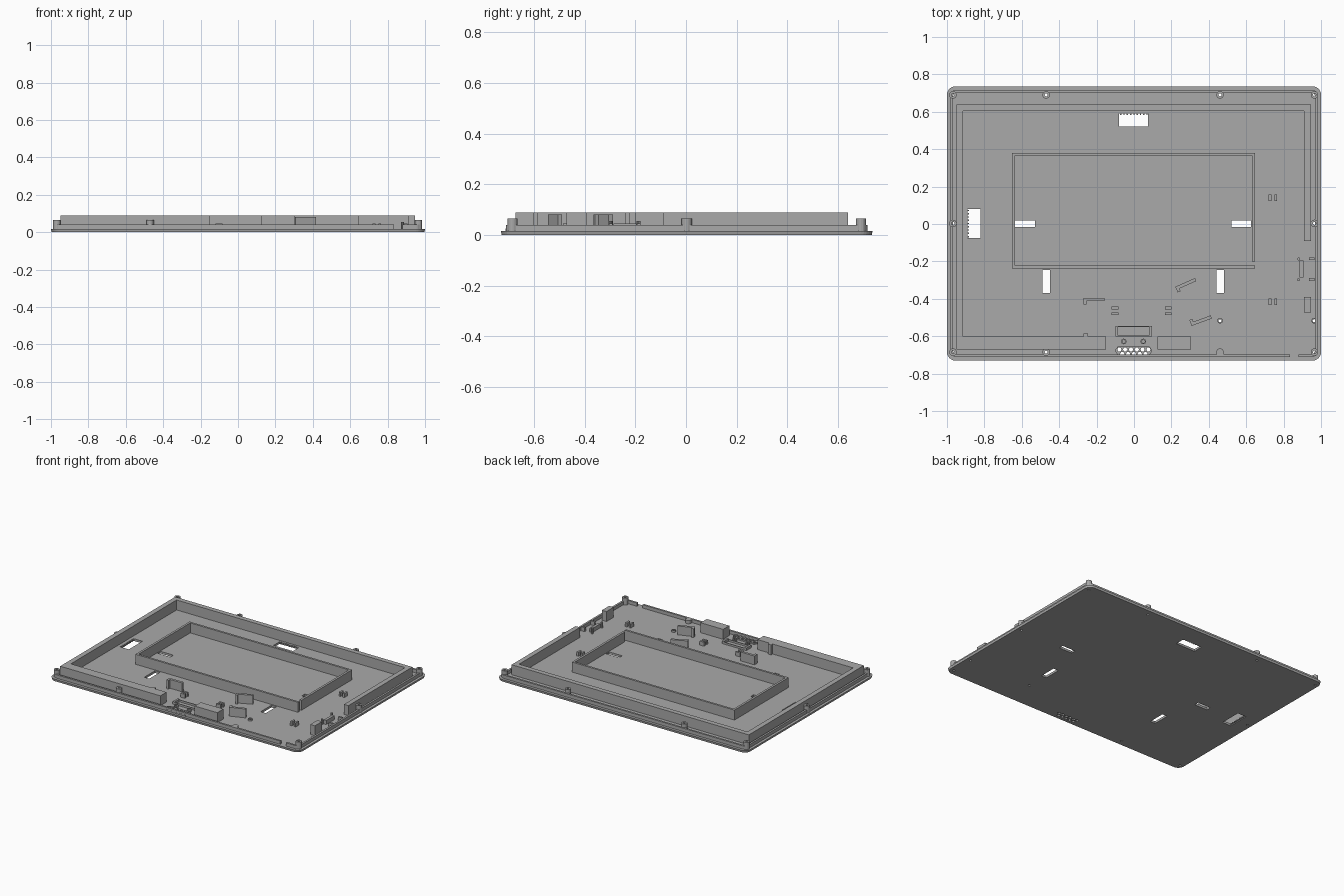
import bpy, bmesh, math

if "Cube" in bpy.data.objects:
    bpy.data.objects.remove(bpy.data.objects["Cube"])

grey = bpy.data.materials.new("grey plastic")
grey.diffuse_color = (0.4, 0.4, 0.4, 1)
grey.use_nodes = True
grey.node_tree.nodes["Principled BSDF"].inputs["Base Color"].default_value = grey.diffuse_color
FLOOR, TOP = 0.016, 0.088
CY = 0.003  # plate centre in y


def prism(name, pts, z0, z1):
    """Extrude a counter-clockwise outline between two heights."""
    bm = bmesh.new()
    f = bm.faces.new([bm.verts.new((x, y, z0)) for x, y in pts])
    up = bmesh.ops.extrude_face_region(bm, geom=[f])["geom"]
    for v in up:
        if isinstance(v, bmesh.types.BMVert):
            v.co.z = z1
    bmesh.ops.recalc_face_normals(bm, faces=bm.faces[:])
    me = bpy.data.meshes.new(name)
    bm.to_mesh(me)
    bm.free()
    me.materials.append(grey)
    ob = bpy.data.objects.new(name, me)
    bpy.context.collection.objects.link(ob)
    return ob


def box(name, x0, x1, y0, y1, z1=TOP, z0=FLOOR - 0.002):
    return prism(name, [(x0, y0), (x1, y0), (x1, y1), (x0, y1)], z0, z1)


def ring(x, y, r, n=16):
    return [(x + r * math.cos(2 * math.pi * i / n), y + r * math.sin(2 * math.pi * i / n)) for i in range(n)]


def rounded(hx, hy, r, n=6):
    """Rounded rectangle outline centred on the plate."""
    pts = []
    for k, (sx, sy) in enumerate([(1, 1), (-1, 1), (-1, -1), (1, -1)]):
        for i in range(n + 1):
            a = math.pi / 2 * (k + i / n)
            pts.append((sx * (hx - r) + r * math.cos(a), CY + sy * (hy - r) + r * math.sin(a)))
    return pts


def cut(target, cutters):
    """Subtract several cutters from a part and bake the result."""
    for c in cutters:
        m = target.modifiers.new("cut", "BOOLEAN")
        m.operation, m.solver, m.object = "DIFFERENCE", "EXACT", c
    bpy.context.view_layer.update()
    me = bpy.data.meshes.new_from_object(target.evaluated_get(bpy.context.evaluated_depsgraph_get()))
    target.modifiers.clear()
    target.data = me
    for c in cutters:
        bpy.data.objects.remove(c)


def hole(x, y, r, n=12):
    return prism("hole_cutter", ring(x, y, r, n), -0.05, 0.2)


# Base plate with a slightly narrower lower edge
plate = prism("base_plate", rounded(1.0, 0.733, 0.045), 0.0, FLOOR)
for v in plate.data.vertices:
    if v.co.z < 0.001:
        v.co.x *= 0.996
        v.co.y *= 0.996

bosses = [(-0.968, 0.69), (0.965, 0.69), (-0.47, 0.69), (0.46, 0.69), (-0.968, 0.003),
          (0.965, 0.003), (-0.968, -0.685), (0.965, -0.685), (-0.47, -0.685)]
plain_holes = [(0.46, -0.517), (0.963, -0.517)]
grille = [(-0.078 + 0.031 * i, -0.671) for i in range(6)] + [(-0.0625 + 0.031 * i, -0.695) for i in range(5)]
slots = [(-0.08, 0.075, 0.52, 0.59), (-0.89, -0.82, -0.075, 0.08), (-0.636, -0.53, -0.015, 0.02),
         (0.52, 0.626, -0.015, 0.02), (-0.49, -0.45, -0.37, -0.247), (0.44, 0.48, -0.37, -0.247)]
cut(plate, [box("slot_cutter", *s, 0.2, -0.05) for s in slots]
    + [hole(x, y, 0.008) for x, y in bosses + plain_holes]
    + [hole(x, y, 0.012, 6) for x, y in grille])

# Teeth along the two vent slots
for i in range(9):
    t = -0.074 + i * 0.0175
    box("vent_tooth", t, t + 0.007, 0.583, 0.592, FLOOR, 0.003)
    box("vent_tooth", -0.892, -0.883, t + 0.003, t + 0.01, FLOOR, 0.003)

# Low lip around the edge, with a gap at the front right
lip = prism("edge_lip", rounded(0.981, 0.714, 0.03), FLOOR - 0.002, 0.04)
cut(lip, [prism("lip_cutter", rounded(0.967, 0.70, 0.02), -0.1, 0.2),
          box("gap_cutter", 0.835, 0.88, -0.8, -0.65, 0.2, 0)])

# Screw bosses joined to the lip, and rings around the plain holes
for x, y in bosses:
    b = prism("screw_boss", ring(x, y, 0.02), FLOOR - 0.002, 0.066)
    cut(b, [hole(x, y, 0.008)])
for x, y in plain_holes + [(-0.055, -0.628), (0.05, -0.628)]:
    b = prism("locating_ring", ring(x, y, 0.015), FLOOR - 0.002, 0.028)
    cut(b, [hole(x, y, 0.008)])
half = [(0.46 + 0.02 * math.cos(a), -0.685 + 0.02 * math.sin(a)) for a in [math.pi * i / 8 for i in range(9)]]
prism("front_half_boss", [(0.44, -0.708), (0.48, -0.708)] + half, FLOOR - 0.002, 0.04)

# Outer frame walls
box("left_wall", -0.95, -0.914, -0.672, 0.64)
box("back_wall", -0.914, 0.91, 0.605, 0.64)
box("right_wall", 0.91, 0.945, -0.09, 0.64)
box("front_wall", -0.914, -0.15, -0.672, -0.602)
box("front_block", 0.125, 0.305, -0.672, -0.602)
box("wall_hook", -0.27, -0.245, -0.603, -0.585)

# Inner frame walls
box("inner_left_wall", -0.653, -0.637, -0.238, 0.38)
box("inner_back_wall", -0.637, 0.63, 0.365, 0.38)
box("inner_right_wall", 0.63, 0.646, -0.20, 0.38)
box("inner_front_wall", -0.637, 0.646, -0.238, -0.223)

# Speaker tray and grille surround
box("tray_left", -0.10, -0.085, -0.602, -0.545, 0.035)
box("tray_right", 0.08, 0.095, -0.602, -0.545, 0.035)
box("tray_front", -0.085, 0.08, -0.602, -0.597, 0.03)
box("tray_back", -0.085, 0.08, -0.55, -0.545, 0.03)
surround = [(-0.08, -0.712), (0.077, -0.712), (0.093, -0.685), (0.093, -0.67),
            (0.08, -0.652), (-0.085, -0.652), (-0.098, -0.67), (-0.098, -0.685)]
g = prism("grille_surround", surround, FLOOR - 0.002, 0.026)
cut(g, [hole(x, y, 0.012, 6) for x, y in grille])

# Paired cable clips
for y in (0.122, -0.433):
    for x in (0.72, 0.75):
        box("cable_clip", x, x + 0.014, y, y + 0.036, 0.045)
for x in (-0.12, 0.165):
    for y in (-0.486, -0.456):
        box("cable_clip", x, x + 0.036, y, y + 0.014, 0.045)


# Hooked brackets: arm along +x, foot at the near end, turned about the corner
def bracket(x, y, angle, length, foot):
    c, s = math.cos(angle), math.sin(angle)
    pts = [(0, 0), (length, 0), (length, 0.018), (0, 0.018)]
    if foot < 0:
        pts = [(0, foot), (0.016, foot), (0.016, 0)] + pts[1:]
    else:
        pts = pts[:3] + [(0.016, 0.018), (0.016, foot), (0, foot)]
    prism("hooked_bracket", [(x + c * u - s * v, y + s * u + c * v) for u, v in pts], FLOOR - 0.002, 0.08)


bracket(-0.27, -0.413, 0, 0.113, -0.018)
bracket(0.228, -0.352, math.radians(24), 0.115, -0.015)
bracket(0.308, -0.545, math.radians(20), 0.115, 0.034)

# Side connector mounts
box("side_block", 0.908, 0.945, -0.472, -0.39)
box("side_mount", 0.886, 0.906, -0.287, -0.195, 0.045)
for y in (-0.187, -0.298):
    prism("side_peg", ring(0.88, y, 0.008, 10), FLOOR - 0.002, 0.055)
    box("side_clip", 0.935, 0.966, y - 0.006, y + 0.008, 0.045)
